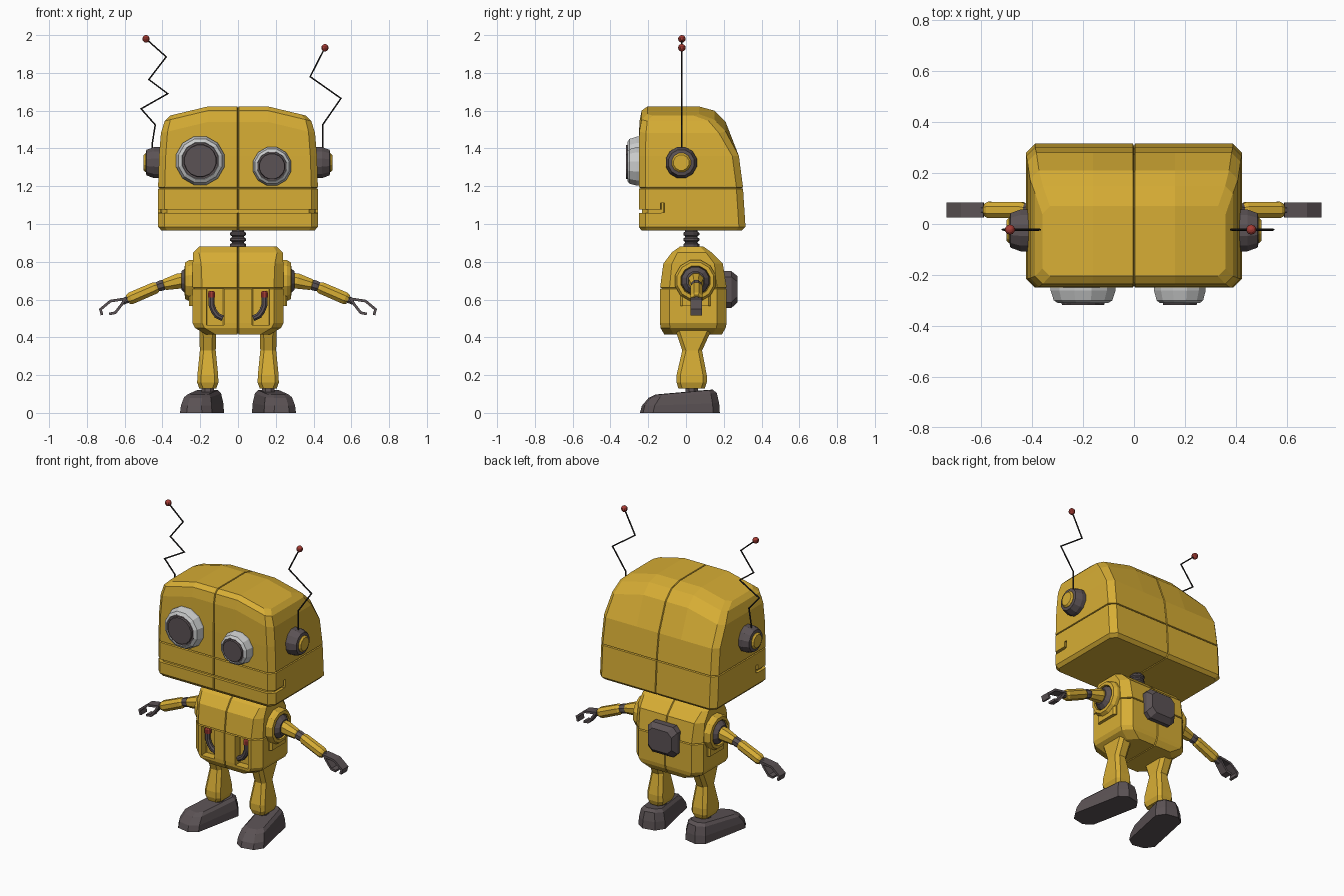
import bpy, bmesh, math
from mathutils import Vector, Matrix

if "Cube" in bpy.data.objects:
    bpy.data.objects.remove(bpy.data.objects["Cube"])


def material(name, rgb):
    m = bpy.data.materials.new(name)
    m.diffuse_color = (*rgb, 1)
    m.use_nodes = True
    m.node_tree.nodes["Principled BSDF"].inputs["Base Color"].default_value = m.diffuse_color
    return m


GOLD = material("gold paint", (0.68, 0.42, 0.035))
DARK = material("dark grey", (0.105, 0.085, 0.09))
LIGHT = material("light grey", (0.58, 0.59, 0.59))
RED = material("red", (0.38, 0.045, 0.035))
BLACK = material("black wire", (0.02, 0.018, 0.018))


def loft(name, rings, mat):
    """Bridge rings of equal even size, closing the ends with quad strips."""
    bm = bmesh.new()
    vs = [[bm.verts.new(p) for p in r] for r in rings]
    n = len(vs[0])
    for a, b in zip(vs, vs[1:]):
        for i in range(n):
            j = (i + 1) % n
            bm.faces.new((a[i], a[j], b[j], b[i]))
    for r in (vs[0], vs[-1]):
        for i in range(n // 2 - 1):
            bm.faces.new((r[i], r[i + 1], r[n - 2 - i], r[n - 1 - i]))
    bmesh.ops.recalc_face_normals(bm, faces=bm.faces[:])
    me = bpy.data.meshes.new(name)
    bm.to_mesh(me)
    bm.free()
    me.materials.append(mat)
    ob = bpy.data.objects.new(name, me)
    bpy.context.collection.objects.link(ob)
    return ob


def shell_ring(z, hx, yf, yb, c, m, inset=0, dip=0):
    """Chamfered rectangle with a panel groove running along x = 0."""
    g, d = 0.004, 0.01
    hx, yf, yb = hx - inset, yf + inset, yb - inset
    xs = [-hx, -hx + c, -m, -g, 0, g, m, hx - c, hx]
    off = [c, 0, 0, 0, d, 0, 0, 0, c]
    zs = [z + (dip if x == 0 else 0) for x in xs]
    front = [Vector((x, yf + o, h)) for x, o, h in zip(xs, off, zs)]
    back = [Vector((x, yb - o, h)) for x, o, h in zip(xs, off, zs)]
    return front + back[::-1]


def octo(z, hx, y0, y1, c, cx=0):
    """Chamfered rectangle with eight corners."""
    f = [(-hx, y0 + c), (-hx + c, y0), (hx - c, y0), (hx, y0 + c)]
    b = [(hx, y1 - c), (hx - c, y1), (-hx + c, y1), (-hx, y1 - c)]
    return [Vector((cx + x, y, z)) for x, y in f + b]


def box(name, x0, x1, y0, y1, z0, z1, mat, c=0.004):
    cx, hx = (x0 + x1) / 2, abs(x1 - x0) / 2
    return loft(name, [octo(z, hx, y0, y1, c, cx) for z in (z0, z1)], mat)


def lathe(name, origin, axis, prof, mat, n=12):
    """Turn (radius, height) pairs about an axis."""
    q = Vector(axis).to_track_quat('Z', 'Y')
    rings = []
    for r, h in prof:
        ring = []
        for i in range(n):
            a = 2 * math.pi * (i + 0.5) / n
            ring.append(Vector(origin) + q @ Vector((r * math.cos(a), r * math.sin(a), h)))
        rings.append(ring)
    return loft(name, rings, mat)


def sweep(name, pts, y, hw, hd, mat, n=6):
    """Sweep a section along an x-z path; n = 4 gives a flat strip."""
    P = [Vector(p) for p in pts]
    rings = []
    for i, p in enumerate(P):
        t0 = (P[i] - P[i - 1]).normalized() if i else (P[1] - P[0]).normalized()
        t1 = (P[i + 1] - P[i]).normalized() if i < len(P) - 1 else t0
        t = (t0 + t1).normalized()
        k = 1 / max(0.4, t.dot(t1))
        nrm = Vector((-t.y, t.x)) * k
        ring = []
        for j in range(n):
            a = 2 * math.pi * (j + 0.5) / n
            s = math.sqrt(2) if n == 4 else 1
            u, v = math.cos(a) * s * hw, math.sin(a) * s * hd
            ring.append(Vector((p.x + nrm.x * u, y + v, p.y + nrm.y * u)))
        rings.append(ring)
    return loft(name, rings, mat)


def cut(ob, cutter):
    mod = ob.modifiers.new("cut", 'BOOLEAN')
    mod.operation, mod.solver, mod.object = 'DIFFERENCE', 'EXACT', cutter
    bpy.context.view_layer.objects.active = ob
    bpy.ops.object.modifier_apply(modifier=mod.name)
    bpy.data.objects.remove(cutter)


# Head: stacked shell sections, top arched towards the sides
rows = [(.965, .405, -.235, .295, .03, 0, .008), (.985, .423, -.25, .315, .035),
        (1.186, .423, -.25, .302, .035), (1.19, .423, -.25, .302, .035, .01),
        (1.194, .423, -.25, .302, .035), (1.36, .418, -.25, .28, .035),
        (1.54, .408, -.247, .21, .035), (1.60, .388, -.235, .15, .03),
        (1.622, .36, -.205, .07, .03, 0, -.008)]
rings = [shell_ring(*r[:5], .16, *r[5:]) for r in rows]
for ring in rings:
    for v in ring:
        if v.z > 1.5:
            v.z -= 0.24 * max(0, abs(v.x) - 0.16)
head = loft("head", rings, GOLD)
# Mouth: slot round the front with upturned ends, filled by a set-back core
cut(head, box("mouth_cutter", -.5, .5, -.3, -.13, 1.058, 1.076, GOLD))
for s in (-1, 1):
    cut(head, box("smile_cutter", s * .405, s * .5, -.135, -.115, 1.062, 1.11, GOLD))
box("mouth_core", -.405, .405, -.232, -.1, 1.04, 1.1, GOLD, .03)

# Eyes: light rims with dark lenses, the two of different size
for side, x, z, r in (("large", -.2, 1.335, .132), ("small", .18, 1.305, .105)):
    lathe(side + "_eye_rim", (x, -.245, z), (0, -1, 0),
          [(r, 0), (r, .016), (.9 * r, .055), (.76 * r, .066), (.72 * r, .05)], LIGHT)
    lathe(side + "_eye_lens", (x, -.245, z), (0, -1, 0),
          [(.74 * r, 0), (.74 * r, .06), (.66 * r, .061), (.64 * r, .072)], DARK, 16)

# Ears
for s in (-1, 1):
    lathe("ear", (s * .40, -.025, 1.325), (s, 0, 0),
          [(.085, 0), (.085, .045), (.07, .085), (.055, .088)], DARK)
    lathe("ear_cap", (s * .40, -.025, 1.325), (s, 0, 0),
          [(.052, 0), (.052, .09), (.042, .1)], GOLD)

# Antennas: zigzag wires with red tips
wires = [[(-.455, 1.39), (-.455, 1.42), (-.438, 1.525), (-.513, 1.61), (-.372, 1.69),
          (-.472, 1.765), (-.38, 1.885), (-.487, 1.98)],
         [(.45, 1.39), (.448, 1.525), (.545, 1.665), (.382, 1.78), (.46, 1.933)]]
for pts in wires:
    sweep("antenna_wire", pts, -.022, .0045, .0045, BLACK)
    lathe("antenna_tip", (pts[-1][0], -.022, pts[-1][1]), (0, 0, 1),
          [(.02 * math.sin(a), -.02 * math.cos(a)) for a in (.15, .6, 1.1, 1.57, 2.04, 2.54, 2.99)],
          RED, 10)

# Neck: ribbed post
lathe("neck", (.0, .028, 0), (0, 0, 1),
      [(.036, .86)] + [(r, .875 + .03 * i + h) for i in range(3)
                       for r, h in ((.034, 0), (.044, .007), (.044, .018), (.034, .025))]
      + [(.034, .98)], DARK)

# Torso: same shell construction with a waist groove
rows = [(.415, .17, -.115, .19, .05, 0, .006), (.45, .228, -.135, .21, .05),
        (.475, .24, -.137, .215, .05), (.656, .24, -.137, .215, .05),
        (.66, .24, -.137, .215, .05, .009), (.664, .24, -.137, .215, .05),
        (.79, .24, -.12, .195, .045), (.85, .237, -.075, .135, .03),
        (.882, .205, -.03, .09, .02, 0, -.006)]
torso = loft("torso", [shell_ring(*r[:5], .08, *r[5:]) for r in rows], GOLD)

# Chest slots with hoses
for s in (-1, 1):
    cut(torso, box("slot_cutter", s * .075, s * .168, -.2, -.085, .465, .655, GOLD))
    sweep("hose", [(s * x, z) for x, z in ((.14, .61), (.14, .57), (.128, .54), (.11, .515), (.08, .5))],
          -.11, .017, .017, DARK, 8)
    lathe("hose_plug", (s * .14, -.11, .61), (0, 0, 1), [(.021, 0), (.021, .025), (.013, .036)], RED, 8)

# Backpack
rings = [octo(y, hx, z0, z1, .03) for y, hx, z0, z1 in
         ((.2, .105, .555, .75), (.24, .105, .555, .75), (.272, .085, .585, .725))]
loft("backpack", [[Vector((v.x, v.z, v.y)) for v in r] for r in rings], DARK)

# Arms
for s in (-1, 1):
    c = (s * .23, .05, .70)
    lathe("shoulder_collar", c, (s, 0, 0),
          [(.112, 0), (.112, .03), (.1, .05), (.08, .052), (.076, .02)], GOLD)
    box("shoulder_skirt", s * .23, s * .26, -.03, .13, .565, .68, GOLD, .012)
    lathe("shoulder_joint", c, (s, 0, 0), [(.08, 0), (.074, .045), (.05, .07)], DARK)
    lathe("upper_arm", (s * .285, .053, .705), (s, 0, -.25),
          [(.04, 0), (.044, .03), (.032, .105), (.026, .112)], GOLD, 8)
    lathe("elbow", (s * .38, .055, .682), (s, 0, -.3), [(.024, 0), (.03, .02), (.03, .035), (.024, .06)], DARK, 8)
    lathe("forearm", (s * .425, .055, .668), (s, 0, -.43),
          [(.026, 0), (.034, .015), (.035, .155), (.027, .172)], GOLD, 8)
    lathe("wrist", (s * .575, .055, .604), (s, 0, -.43), [(.02, 0), (.018, .04)], DARK, 8)
    sweep("finger", [(s * x, z) for x, z in ((.59, .605), (.675, .592), (.728, .548), (.72, .518))],
          .055, .007, .03, DARK, 4)
    sweep("thumb", [(s * x, z) for x, z in ((.6, .6), (.615, .575), (.65, .53), (.682, .524))],
          .055, .007, .026, DARK, 4)

# Legs, ankles and feet
for s in (-1, 1):
    loft("leg", [octo(z, hx, y0, y1, .02, s * .16) for z, hx, y0, y1 in
                 ((.13, .045, -.04, .1), (.16, .056, -.05, .11), (.2, .055, -.05, .11),
                  (.33, .042, -.02, .085), (.45, .045, -.06, .14), (.5, .045, -.07, .15))], GOLD)
    lathe("ankle", (s * .16, .03, .09), (0, 0, 1), [(.035, 0), (.035, .05)], DARK, 8)
    rings = [octo(*r) for r in ((0, .086, -.21, .205, .045), (.045, .083, -.2, .202, .045),
                                (.092, .072, -.165, .19, .04), (.108, .056, -.13, .17, .03))]
    turn = Matrix.Translation((s * .19, -.03, 0)) @ Matrix.Rotation(s * .2, 4, 'Z')
    loft("foot", [[turn @ Vector((v.x, v.y, v.z * (1 + .8 * v.y))) for v in r] for r in rings], DARK)
